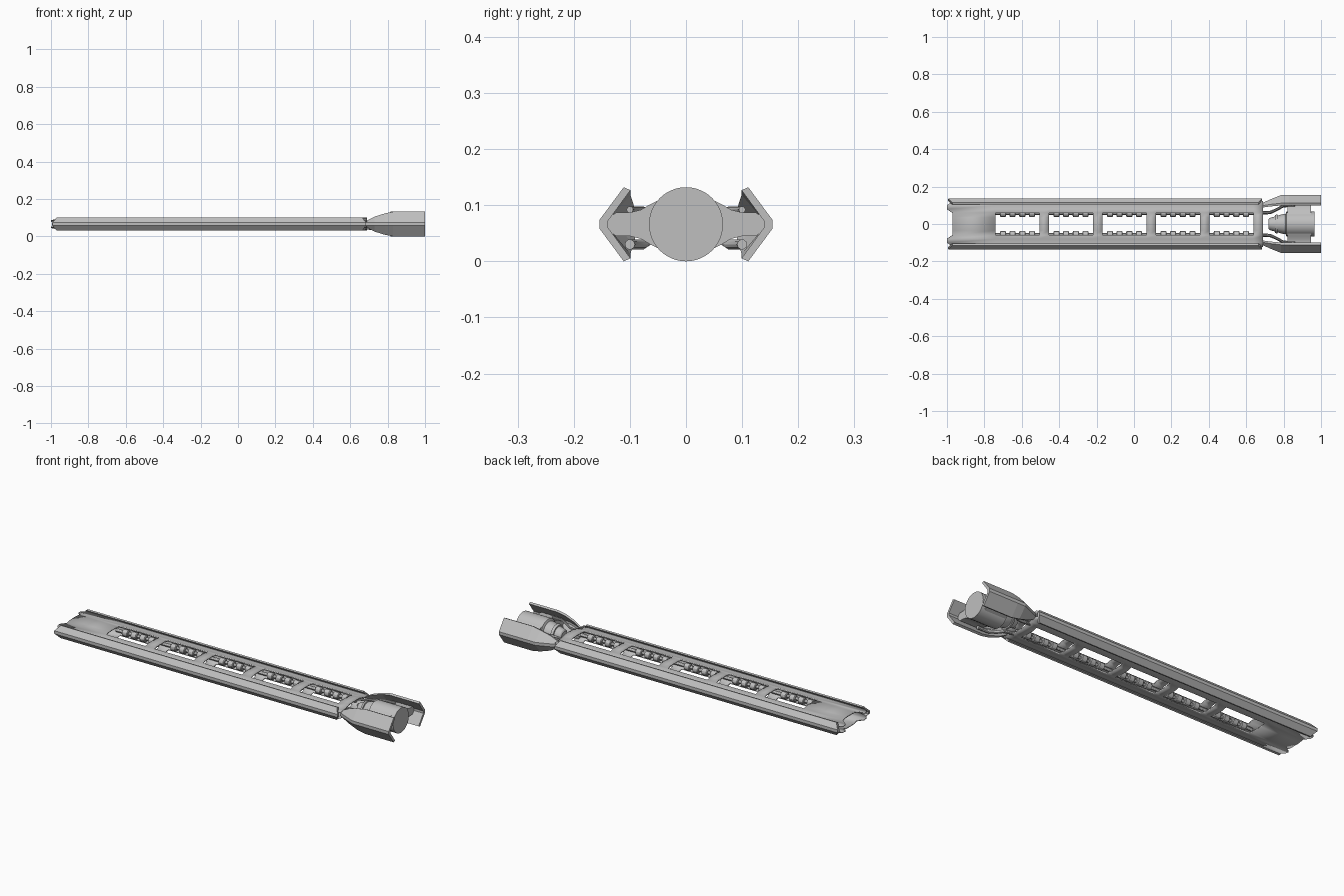
import bpy, bmesh, math

old = bpy.data.objects.get("Cube")
if old:
    bpy.data.objects.remove(old, do_unlink=True)

MID = 0.066  # height of the long axis
grey = bpy.data.materials.new("metal grey")
grey.use_nodes = True
grey.diffuse_color = (0.52, 0.52, 0.52, 1)
grey.node_tree.nodes["Principled BSDF"].inputs["Base Color"].default_value = grey.diffuse_color


def finish(name, bm, mirror=False, smooth=True):
    bmesh.ops.recalc_face_normals(bm, faces=bm.faces)
    mesh = bpy.data.meshes.new(name)
    bm.to_mesh(mesh)
    bm.free()
    mesh.materials.append(grey)
    obj = bpy.data.objects.new(name, mesh)
    bpy.context.collection.objects.link(obj)
    if mirror:
        obj.modifiers.new("mirror", "MIRROR").use_axis = (False, True, False)
    if smooth:
        bpy.ops.object.select_all(action="DESELECT")
        obj.select_set(True)
        bpy.context.view_layer.objects.active = obj
        bpy.ops.object.shade_smooth_by_angle(angle=math.radians(30))
    return obj


def loft(name, rings, mirror=False, smooth=False):
    """Skin a row of closed rings of points and cap both ends."""
    bm = bmesh.new()
    rows = [[bm.verts.new(p) for p in ring] for ring in rings]
    n = len(rows[0])
    for a, b in zip(rows, rows[1:]):
        for i in range(n):
            j = (i + 1) % n
            bm.faces.new((a[i], a[j], b[j], b[i]))
    bm.faces.new(rows[0])
    bm.faces.new(rows[-1])
    return finish(name, bm, mirror, smooth)


def chevron(x, tip, edge, half, thick, slant=0.0):
    """Ring of an outward-pointing V section; the tip is pushed along x by slant."""
    upper = [(edge, half), (tip, 0.008)]
    outer = upper + [(y, -h) for y, h in reversed(upper)]
    inner = [(edge - thick, -half * 0.92), (tip - thick * 1.25, -0.006),
             (tip - thick * 1.25, 0.006), (edge - thick, half * 0.92)]
    return [(x + slant * (1 - abs(h) / half), y, MID + h) for y, h in outer + inner]


def lathe(name, profile, y=0.0, mirror=False, sides=32):
    rings = []
    for x, r in profile:
        angles = [2 * math.pi * i / sides for i in range(sides)]
        rings.append([(x, y + r * math.cos(a), MID + r * math.sin(a)) for a in angles])
    return loft(name, rings, mirror, True)


# Hull: upper and lower curved skins with five slots left open
slots = [(-0.74 + 0.286 * i, -0.506 + 0.286 * i) for i in range(5)]
half_profile = [(0, 0.034), (0.035, 0.033), (0.06, 0.027), (0.08, 0.021), (0.1, 0.019), (0.122, 0.019)]
profile = [(-y, h) for y, h in reversed(half_profile[1:])] + half_profile
stations = [-0.97] + [x for s in slots for x in s] + [0.69]
for name, side in (("hull_top", 1), ("hull_bottom", -1)):
    bm = bmesh.new()
    rows = []
    for x in stations:
        row = []
        for y, h in profile:
            notch = -0.03 if x == stations[0] and 0.07 < abs(y) < 0.11 else 0
            row.append(bm.verts.new((x + notch, y, MID + side * h)))
        rows.append(row)
    for k, (a, b) in enumerate(zip(rows, rows[1:])):
        for i in range(len(profile) - 1):
            middle = abs(profile[i][0] + profile[i + 1][0]) / 2
            if k % 2 == 1 and middle < 0.06:
                continue
            bm.faces.new((a[i], a[i + 1], b[i + 1], b[i]))
    for f in bm.faces:
        f.normal_update()
    hull = finish(name, bm, smooth=True)
    if hull.data.polygons[0].normal.z * side < 0:
        hull.data.flip_normals()
    shell = hull.modifiers.new("shell", "SOLIDIFY")
    shell.thickness = 0.007
    shell.offset = -1

# Side rails with slanted ends
loft("side_rail", [chevron(-0.97, 0.136, 0.114, 0.034, 0.010, -0.03),
                   chevron(0.665, 0.136, 0.114, 0.034, 0.010, 0.025)], mirror=True)

# Coils on a rod down each side of the slots
lathe("coil_rod", [(-0.76, 0.009), (0.66, 0.009)], 0.058, True, 12)
for x0, x1 in slots:
    pitch = (x1 - x0) / 4.5
    for i in range(4):
        c = x0 + pitch * (i + 0.75)
        w = pitch * 0.32
        lathe("coil", [(c - w, 0.014), (c - w * 0.8, 0.018), (c + w * 0.8, 0.018), (c + w, 0.014)],
              0.056, True, 12)

# Flared guards around the end barrel
loft("guard", [chevron(0.685, 0.112, 0.098, 0.016, 0.010),
               chevron(0.73, 0.132, 0.105, 0.040, 0.011),
               chevron(0.785, 0.154, 0.111, 0.057, 0.012),
               chevron(0.83, 0.154, 0.111, 0.066, 0.012),
               chevron(1.0, 0.154, 0.111, 0.066, 0.012)], mirror=True)

# Barrel with tapered neck
lathe("barrel", [(0.72, 0.026), (0.725, 0.032), (0.80, 0.054), (0.81, 0.054),
                 (0.815, 0.066), (0.965, 0.066)], sides=48)
lathe("neck_ring", [(0.755, 0.043), (0.755, 0.048), (0.768, 0.052), (0.768, 0.046)], sides=48)

# Concave webs that join barrel and guards
web = [(0.045, 0.045), (0.065, 0.035), (0.08, 0.026), (0.1, 0.021), (0.124, 0.021), (0.143, 0.01)]
section = web + [(y, -h) for y, h in reversed(web)]
loft("barrel_web", [[(x, y, MID + h) for y, h in section] for x in (0.82, 0.945)], True, True)

# Bent struts from the hull to the guards
for name, h, r in (("upper_strut", 0.026, 0.006), ("lower_strut", -0.036, 0.009)):
    path = [(0.67, 0.058, h * 0.5), (0.73, 0.062, h * 0.7), (0.765, 0.078, h), (0.80, 0.098, h), (0.86, 0.100, h)]
    rings = []
    for x, y, z in path:
        angles = [2 * math.pi * i / 10 for i in range(10)]
        rings.append([(x, y + r * math.cos(a), MID + z + r * math.sin(a)) for a in angles])
    loft(name, rings, True, True)
